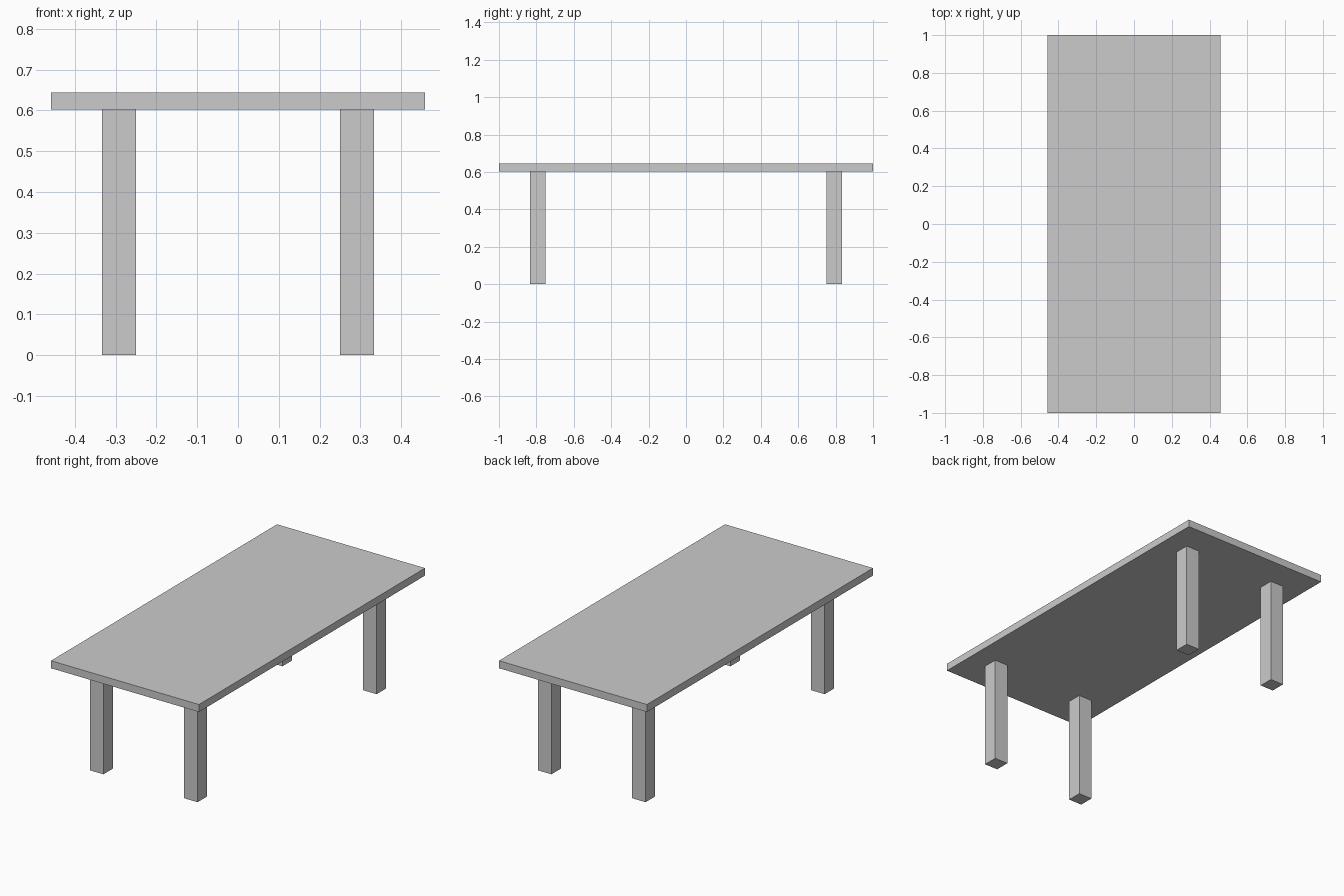
import bpy

if "Cube" in bpy.data.objects:
    bpy.data.objects.remove(bpy.data.objects["Cube"])


def box(name, lo, hi):
    """Axis-aligned box from its two opposite corners."""
    center = [(a + b) / 2 for a, b in zip(lo, hi)]
    bpy.ops.mesh.primitive_cube_add(size=1, location=center)
    obj = bpy.context.object
    obj.name = name
    obj.scale = [b - a for a, b in zip(lo, hi)]
    bpy.ops.object.transform_apply(location=False, rotation=False, scale=True)
    return obj


LEG_HEIGHT = 0.602
TOP_THICKNESS = 0.042
LEG_HALF = 0.0417
LEG_X, LEG_Y = 0.2917, 0.7917

# Table top
box("table_top", (-0.4583, -1, LEG_HEIGHT), (0.4583, 1, LEG_HEIGHT + TOP_THICKNESS))

# Four square legs
for y_name, sy in (("front", -1), ("back", 1)):
    for x_name, sx in (("left", -1), ("right", 1)):
        x, y = sx * LEG_X, sy * LEG_Y
        box(f"{y_name}_{x_name}_leg",
            (x - LEG_HALF, y - LEG_HALF, 0),
            (x + LEG_HALF, y + LEG_HALF, LEG_HEIGHT))
